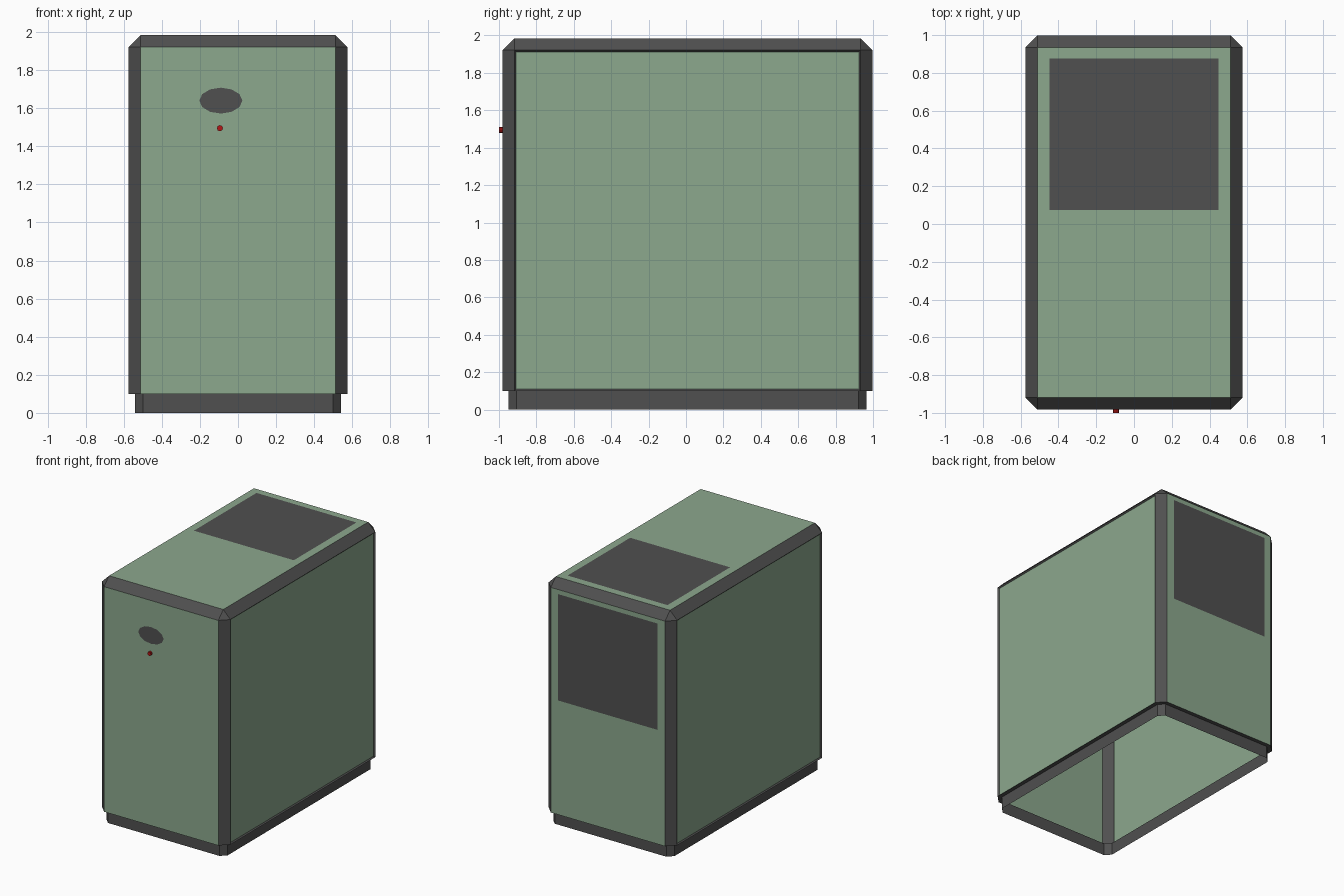
import bpy, bmesh, math
from mathutils import Matrix, Vector

if "Cube" in bpy.data.objects:
    bpy.data.objects.remove(bpy.data.objects["Cube"])

HX, Y0, Y1, Z0, Z1, CH = 0.575, -0.982, 0.998, 0.10, 1.985, 0.064


def material(name, rgb):
    m = bpy.data.materials.new(name)
    m.diffuse_color = (*rgb, 1)
    m.use_nodes = True
    m.node_tree.nodes["Principled BSDF"].inputs["Base Color"].default_value = m.diffuse_color
    return m


GREEN = material("green_panel", (0.262, 0.392, 0.27))
DARK = material("dark_trim", (0.08, 0.08, 0.08))
RED = material("red_button", (0.45, 0.008, 0.008))


def finish(name, bm, *mats):
    me = bpy.data.meshes.new(name)
    bm.to_mesh(me)
    bm.free()
    for m in mats:
        me.materials.append(m)
    ob = bpy.data.objects.new(name, me)
    bpy.context.collection.objects.link(ob)
    return ob


def flat_panel(name, points):
    bm = bmesh.new()
    bm.faces.new([bm.verts.new(p) for p in points])
    return finish(name, bm, DARK)


# case: open-bottomed box with single-step chamfers and recessed side panels
bm = bmesh.new()
bmesh.ops.create_cube(bm, size=1, matrix=Matrix.Translation((0, (Y0 + Y1) / 2, (Z0 + Z1) / 2))
                      @ Matrix.Diagonal((2 * HX, Y1 - Y0, Z1 - Z0, 1)))
edges = [e for e in bm.edges if max(v.co.z for v in e.verts) > Z0 + 0.1]
bmesh.ops.bevel(bm, geom=edges, offset=CH, segments=1, profile=0.5, affect='EDGES')
bm.normal_update()
bmesh.ops.delete(bm, geom=[f for f in bm.faces if f.normal.z < -0.9], context='FACES_ONLY')
sides = [f for f in bm.faces if abs(f.normal.x) > 0.99]
for f in bm.faces:
    f.material_index = 0 if max(map(abs, f.normal)) > 0.99 else 1
for f in sides:
    rim = bmesh.ops.inset_individual(bm, faces=[f], thickness=0.013, depth=-0.01)
    for r in rim["faces"]:
        r.material_index = 1
    f.material_index = 0
finish("case", bm, GREEN, DARK)


# plinth: ledge under the case and an open chamfered skirt
def plan(inset, c, z):
    x, a, b = HX - inset, Y0 + inset, Y1 - inset
    return [(x - c, a, z), (x, a + c, z), (x, b - c, z), (x - c, b, z),
            (c - x, b, z), (-x, b - c, z), (-x, a + c, z), (c - x, a, z)]


bm = bmesh.new()
rings = [[bm.verts.new(p) for p in plan(*a)]
         for a in ((0, CH, Z0), (0.033, 0.043, Z0), (0.033, 0.043, 0))]
for up, low in zip(rings, rings[1:]):
    for i in range(8):
        j = (i + 1) % 8
        bm.faces.new((up[i], low[i], low[j], up[j]))
finish("plinth", bm, DARK)

# vents on the top and back
VX, E = 0.447, 0.002
flat_panel("top_vent", [(-VX, 0.075, Z1 + E), (VX, 0.075, Z1 + E),
                        (VX, 0.875, Z1 + E), (-VX, 0.875, Z1 + E)])
flat_panel("back_vent", [(VX, Y1 + E, 1.025), (-VX, Y1 + E, 1.025),
                         (-VX, Y1 + E, 1.885), (VX, Y1 + E, 1.885)])

# oval badge plate on the front
flat_panel("front_oval", [(-0.09 + 0.113 * math.cos(t * math.tau / 12), Y0 - E,
                           1.64 + 0.068 * math.sin(t * math.tau / 12)) for t in range(12)])

# power button
bm = bmesh.new()
bmesh.ops.create_cone(bm, cap_ends=True, segments=8, radius1=0.016, radius2=0.016, depth=0.02,
                      matrix=Matrix.Translation((-0.095, -0.99, 1.495))
                      @ Matrix.Rotation(math.pi / 2, 4, 'X'))
finish("power_button", bm, RED)
